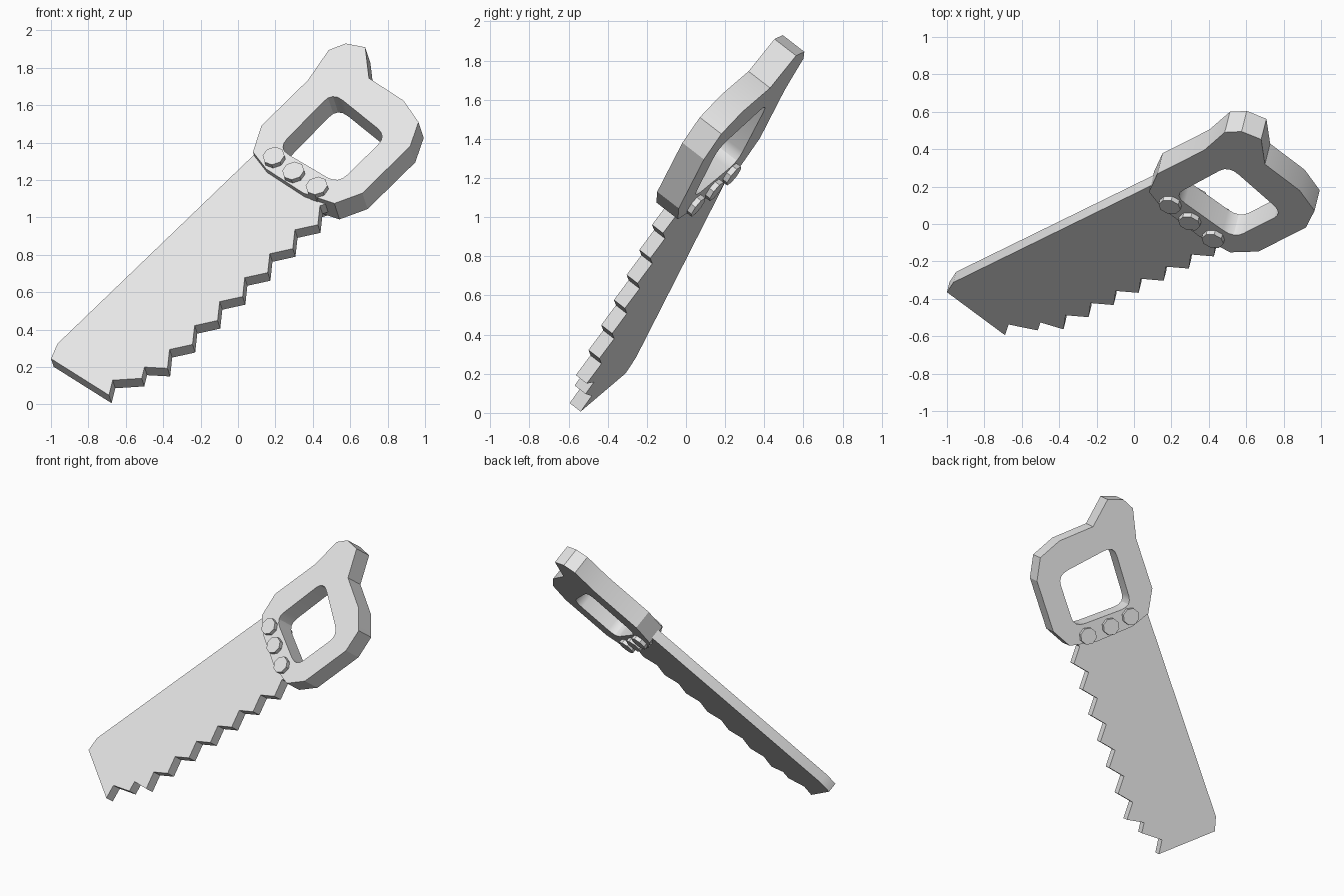
import bpy
import bmesh
import math
from mathutils import Vector, Matrix

default_cube = bpy.data.objects.get("Cube")
if default_cube:
    bpy.data.objects.remove(default_cube, do_unlink=True)

# The whole saw lies in one tilted plane; this is its outward front normal
NORMAL = Vector((-0.197, -0.776, 0.6)).normalized()

BLADE_DEPTH = 0.072
HANDLE_DEPTH = 0.142
BOLT_DEPTH = 0.2
BLADE_FRONT = -0.808          # y of each front plane above the origin
HANDLE_FRONT = -0.852
BOLT_FRONT = -0.89

grey = bpy.data.materials.new("light grey")
grey.use_nodes = True
colour = (0.8, 0.8, 0.8, 1)
grey.diffuse_color = colour
grey.node_tree.nodes["Principled BSDF"].inputs["Base Color"].default_value = colour


def on_plane(point, front):
    """Drop an (x, z) outline point straight back onto the tilted plane."""
    x, z = point
    y = front - (NORMAL.x * x + NORMAL.z * z) / NORMAL.y
    return Vector((x, y, z))


def finish(bm, name):
    bmesh.ops.recalc_face_normals(bm, faces=bm.faces)
    mesh = bpy.data.meshes.new(name)
    bm.to_mesh(mesh)
    bm.free()
    mesh.materials.append(grey)
    obj = bpy.data.objects.new(name, mesh)
    bpy.context.collection.objects.link(obj)
    bpy.ops.object.select_all(action="DESELECT")
    obj.select_set(True)
    bpy.context.view_layer.objects.active = obj
    bpy.ops.object.shade_smooth_by_angle(angle=math.radians(25))
    return obj


def slab(name, loops, front, depth):
    """Fill an outline (with optional holes) and extrude it backwards."""
    bm = bmesh.new()
    for loop in loops:
        verts = [bm.verts.new(on_plane(p, front)) for p in loop]
        for a, b in zip(verts, verts[1:] + verts[:1]):
            bm.edges.new((a, b))
    bmesh.ops.triangle_fill(bm, edges=bm.edges[:], normal=NORMAL, use_beauty=True)
    grown = bmesh.ops.extrude_face_region(bm, geom=bm.faces[:], use_keep_orig=True)
    moved = [g for g in grown["geom"] if isinstance(g, bmesh.types.BMVert)]
    bmesh.ops.translate(bm, verts=moved, vec=-NORMAL * depth)
    return finish(bm, name)


def rounded(corners, radius, steps=4):
    """Replace every corner of a polygon with a short curve."""
    points = []
    corners = [Vector(c) for c in corners]
    for i, corner in enumerate(corners):
        start = corner + (corners[i - 1] - corner).normalized() * radius
        end = corner + (corners[(i + 1) % len(corners)] - corner).normalized() * radius
        for s in range(steps + 1):
            t = s / steps
            points.append(start.lerp(corner, t).lerp(corner.lerp(end, t), t))
    return points


# Blade: clipped nose, small front teeth, then a regular row of teeth
blade = [(-0.965, 0.325), (-1, 0.245), (-0.69, 0.05),
         (-0.67, 0.13), (-0.515, 0.14), (-0.5, 0.2)]
for i in range(7):
    dx, dz = 0.134 * i, 0.128 * i
    blade += [(-0.377 + dx, 0.193 + dz), (-0.366 + dx, 0.294 + dz)]
# Tang buried in the handle
blade += [(0.54, 1.1), (0.49, 1.14), (0.22, 1.3), (0.126, 1.374)]
slab("blade", [blade], BLADE_FRONT, BLADE_DEPTH)

# Handle: faceted grip with a horn and a rounded finger hole
grip = [(0.08, 1.35), (0.125, 1.49), (0.375, 1.735), (0.485, 1.895),
        (0.575, 1.93), (0.68, 1.91), (0.7, 1.745), (0.885, 1.625),
        (0.965, 1.51), (0.92, 1.38), (0.665, 1.13), (0.515, 1.075),
        (0.35, 1.13), (0.15, 1.26)]
finger_hole = rounded([(0.213, 1.37), (0.506, 1.67), (0.797, 1.436), (0.535, 1.18)], 0.07)
slab("handle", [grip, finger_hole], HANDLE_FRONT, HANDLE_DEPTH)

# Bolts: octagonal pins running right through the handle
for label, centre in (("upper", (0.19, 1.33)), ("middle", (0.295, 1.25)), ("lower", (0.42, 1.17))):
    middle = on_plane(centre, BOLT_FRONT) - NORMAL * BOLT_DEPTH / 2
    turn = NORMAL.to_track_quat("Z", "Y").to_matrix().to_4x4()
    bm = bmesh.new()
    bmesh.ops.create_cone(bm, cap_ends=True, segments=8, radius1=0.06, radius2=0.06,
                          depth=BOLT_DEPTH, matrix=Matrix.Translation(middle) @ turn)
    finish(bm, label + "_bolt")
